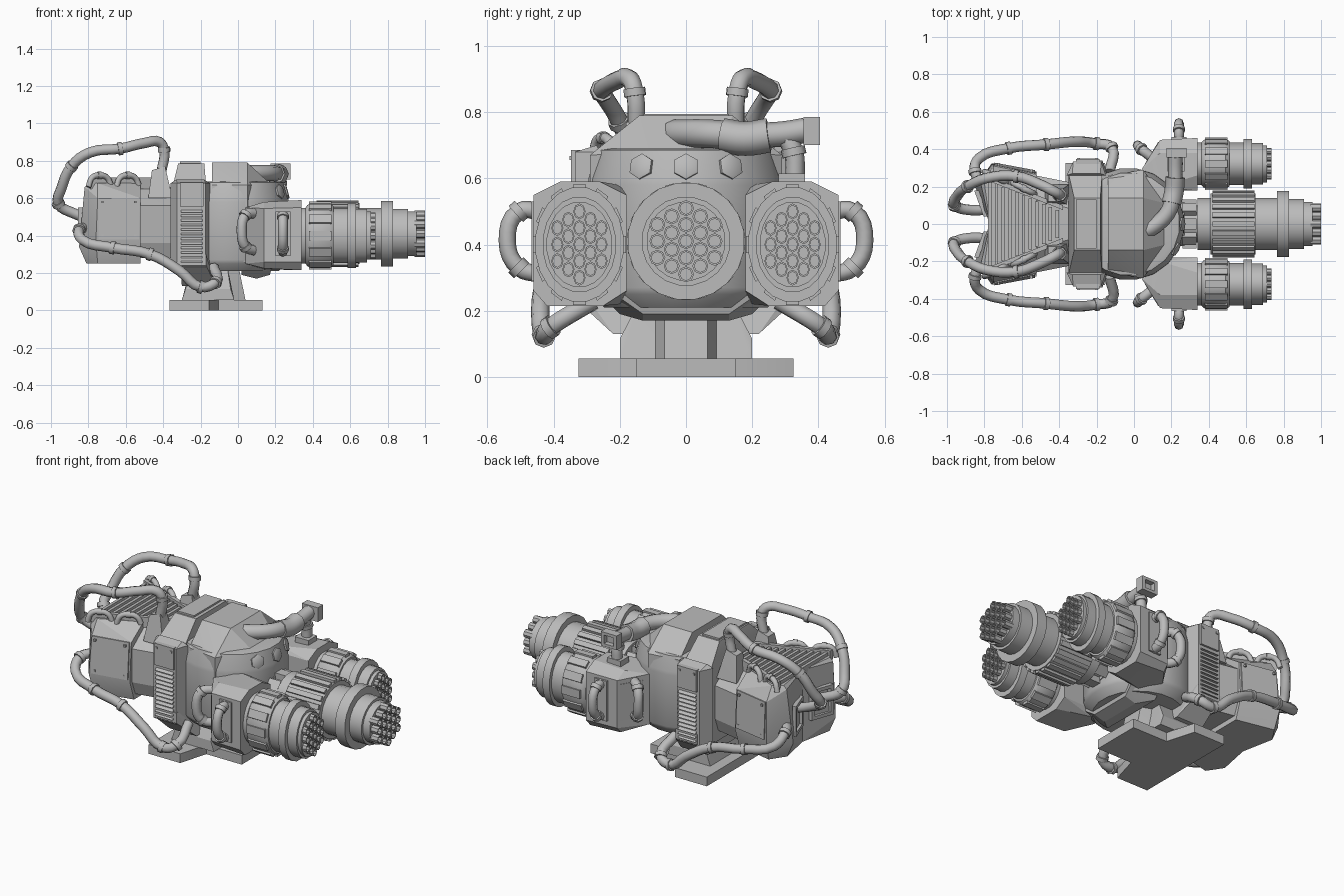
import bpy, bmesh, math
from mathutils import Vector, Matrix

if "Cube" in bpy.data.objects:
    bpy.data.objects.remove(bpy.data.objects["Cube"])

steel = bpy.data.materials.new("steel_grey")
steel.diffuse_color = (0.5, 0.5, 0.5, 1)
steel.use_nodes = True
steel.node_tree.nodes["Principled BSDF"].inputs["Base Color"].default_value = steel.diffuse_color


def finish(name, bm, angle=32):
    bmesh.ops.recalc_face_normals(bm, faces=bm.faces)
    me = bpy.data.meshes.new(name)
    bm.to_mesh(me)
    bm.free()
    me.materials.append(steel)
    ob = bpy.data.objects.new(name, me)
    bpy.context.collection.objects.link(ob)
    bpy.ops.object.select_all(action='DESELECT')
    ob.select_set(True)
    bpy.context.view_layer.objects.active = ob
    bpy.ops.object.shade_smooth_by_angle(angle=math.radians(angle))
    return ob


def hull(name, pts, s=1):
    """Convex block around points; s=-1 mirrors it across y."""
    bm = bmesh.new()
    for x, y, z in pts:
        bm.verts.new((x, y * s, z))
    bmesh.ops.convex_hull(bm, input=bm.verts)
    bmesh.ops.dissolve_limit(bm, angle_limit=0.02, verts=bm.verts, edges=bm.edges)
    return finish(name, bm, 20)


def both(name, pts):
    """Convex block symmetric across y."""
    return hull(name, [(x, y * s, z) for s in (1, -1) for x, y, z in pts])


def box(name, x0, x1, y0, y1, z0, z1, s=1):
    return hull(name, [(x, y, z) for x in (x0, x1) for y in (y0, y1) for z in (z0, z1)], s)


def lathe(name, profile, n, at, axis='X', sy=1):
    """Profile of (distance along axis, radius)."""
    bm = bmesh.new()
    rings = []
    for d, r in profile:
        ring = []
        for i in range(n):
            a = 2 * math.pi * (i + .5) / n
            u, v = r * math.cos(a), r * math.sin(a)
            p = (d, u * sy, v) if axis == 'X' else (u, v, d)
            ring.append(bm.verts.new(Vector(p) + Vector(at)))
        rings.append(ring)
    for a, b in zip(rings, rings[1:]):
        for i in range(n):
            j = (i + 1) % n
            bm.faces.new((a[i], a[j], b[j], b[i]))
    bm.faces.new(rings[0])
    bm.faces.new(rings[-1])
    return finish(name, bm)


def tube(name, pts, r, s=1, clamps=()):
    """Hose along points, with thicker clamps at the listed point numbers."""
    def curve(nm, ps, rad, steps):
        cu = bpy.data.curves.new(nm, 'CURVE')
        cu.dimensions = '3D'
        cu.bevel_depth, cu.bevel_resolution, cu.resolution_u = rad, 2, steps
        cu.use_fill_caps = True
        sp = cu.splines.new('BEZIER')
        sp.bezier_points.add(len(ps) - 1)
        for b, p in zip(sp.bezier_points, ps):
            b.co = p
            b.handle_left_type = b.handle_right_type = 'AUTO'
        cu.materials.append(steel)
        ob = bpy.data.objects.new(nm, cu)
        bpy.context.collection.objects.link(ob)
        bpy.ops.object.select_all(action='DESELECT')
        ob.select_set(True)
        bpy.context.view_layer.objects.active = ob
        bpy.ops.object.convert(target='MESH')
        bpy.ops.object.shade_smooth_by_angle(angle=math.radians(50))
    ps = [Vector((x, y * s, z)) for x, y, z in pts]
    curve(name, ps, r, 4)
    for k in clamps:
        t = (ps[min(k + 1, len(ps) - 1)] - ps[max(k - 1, 0)]).normalized() * .012
        curve(name + "_clamp", [ps[k] - t, ps[k] + t], r * 1.25, 1)


def ribs(name, n, at, x0, x1, r, w, h, sy):
    """Ring of raised bars around a barrel."""
    bm = bmesh.new()
    for i in range(n):
        m = (Matrix.Translation(at) @ Matrix.Diagonal((1, sy, 1, 1))
             @ Matrix.Rotation(2 * math.pi * i / n, 4, 'X')
             @ Matrix.Translation(((x0 + x1) / 2, 0, r)) @ Matrix.Diagonal((x1 - x0, w, h, 1)))
        bmesh.ops.create_cube(bm, size=1, matrix=m)
    return finish(name, bm)


def muzzle(name, at, x0, x1, sy):
    """Nineteen hollow tubes in a honeycomb."""
    bm = bmesh.new()
    for q in range(-2, 3):
        for k in range(5 - abs(q)):
            y, z = q * .0433 * sy, (k - (4 - abs(q)) / 2) * .05
            loops = []
            for x, r in ((x0, .024), (x1, .024), (x1, .018), (x0 + .005, .018)):
                loops.append([bm.verts.new((at[0] + x, at[1] + y + r * sy * math.cos(i * math.pi / 4),
                                            at[2] + z + r * math.sin(i * math.pi / 4))) for i in range(8)])
            for a, b in zip(loops, loops[1:]):
                for i in range(8):
                    bm.faces.new((a[i], a[(i + 1) % 8], b[(i + 1) % 8], b[i]))
            bm.faces.new(loops[-1])
    return finish(name, bm)


# base plate (T shape) and pedestal
box("base_rear", -.365, -.155, -.325, .325, 0, .055)
both("base_step", [(x, y, z) for z in (0, .055) for x, y in ((-.155, .325), (-.105, .15), (-.155, .1))])
box("base_nose", -.16, .13, -.15, .15, 0, .055)
both("pedestal", [(-.3, .2, .055), (-.02, .2, .055), (-.28, .2, .115), (-.04, .2, .115), (-.25, .13, .25), (-.06, .13, .25)])
both("pedestal_front", [(.04, .065, .055), (-.1, .13, .055), (0, .065, .25), (-.1, .1, .25)])

# front body: tall rear part, rounded collar, chin and lower wings
both("body_tall", [(x, y, z) for x, d in ((-.14, -.03), (.05, .0)) for y, z in
                   ((.2, .21), (.29 + d, .26), (.29 + d, .67), (.14, .79))] + [(.17, .11, .68), (.17, .11, .6)])
lathe("collar", [(.21, .25), (.25, .29), (.27, .3), (.58, .3), (.6, .298), (.685, .275), (.69, .25)], 20, (-.03, 0, 0), 'Z')
both("chin", [(.02, .27, .26), (.02, .2, .19), (.1, .13, .17), (.17, .13, .19), (.19, .23, .26)])
both("lower_wings", [(-.31, .34, .24), (-.17, .34, .24), (-.3, .22, .13), (-.12, .22, .13), (-.31, .34, .3), (-.17, .34, .3)])
for a in (-28, 0, 28):
    c, s = math.cos(math.radians(a)), math.sin(math.radians(a))
    ob = lathe("port", [(-.03, .04), (.006, .04), (.01, .032)], 6, (0, 0, 0))
    ob.matrix_world = (Matrix.Translation((-.03 + .287 * c, .287 * s, .635)) @ Matrix.Rotation(math.radians(a), 4, 'Z')
                       @ Matrix.Rotation(math.radians(-15), 4, 'Y'))

# middle block with louvred sides
both("middle_block", [(-.35, .27, .22), (-.17, .27, .22), (-.35, .27, .66), (-.17, .27, .66), (-.32, .14, .785), (-.18, .14, .785)])
box("top_plate", -.31, -.2, -.13, .13, .78, .795)
box("slot_core", -.2, -.1, -.2, .2, .22, .68)
for s in (1, -1):
    hull("louvre_box", [(x, y, z) for z in (.23, .68) for x, y in
                        ((-.36, .26), (-.325, .335), (-.175, .335), (-.15, .26))] + [(-.33, .27, .7), (-.18, .27, .7)], s)
    box("louvre_plate", -.31, -.185, .32, .347, .555, .685, s)
    for x in (-.295, -.2):
        box("rivet", x - .006, x + .006, .34, .352, .655, .667, s)
    for i in range(12):
        z = .255 + i * .0245
        hull("louvre", [(x, *p) for x in (-.305, -.19) for p in ((.325, z), (.35, z), (.325, z + .02))], s)

    # rear box half: flat side, bevelled back corner, hollow rear
    hull("rear_box", [(-.77, 0, .25), (-.77, 0, .68), (-.52, 0, .25), (-.52, 0, .68),
                      (-.81, .2, .25), (-.75, .29, .25), (-.52, .24, .25),
                      (-.85, .2, .34), (-.76, .325, .37), (-.52, .28, .37),
                      (-.82, .22, .66), (-.75, .31, .6), (-.52, .265, .6),
                      (-.8, .22, .68), (-.75, .26, .68), (-.52, .15, .68)], s)
    hull("side_panel", [(x, y + d, z) for d in (-.02, .006) for x, y, z in
                        ((-.745, .322, .38), (-.53, .282, .38), (-.745, .31, .6), (-.53, .267, .6))], s)
    for x, y in ((-.725, .317), (-.55, .284)):
        for z in (.4, .58):
            box("rivet", x - .006, x + .006, y - .02, y + .008, z - .006, z + .006, s)
    hull("grille_rail", [(x, y + d, z) for z in (.65, .71) for d in (0, .025) for x, y in ((-.79, .235), (-.38, .075))], s)
    # slanted vent frames on the rear
    for y0, y1, z0, z1 in ((.04, .18, .37, .39), (.04, .18, .53, .55), (.04, .06, .37, .55), (.16, .18, .37, .55)):
        hull("vent_frame", [(-.765 - .36 * y - d, y, z) for d in (0, .025) for y in (y0, y1) for z in (z0, z1)], s)
    for x, y in ((-.74, .25), (-.59, .19)):
        tube("cable_loop", [(x - .06, y + .03, .66), (x - .04, y + .02, .71), (x, y, .722),
                            (x + .04, y - .02, .71), (x + .06, y - .03, .67)], .016, s, (2,))
    # hose mounts and hoses
    hull("hose_mount", [(-.48, .1, .6), (-.35, .1, .6), (-.48, .21, .6), (-.35, .21, .6),
                        (-.46, .12, .75), (-.39, .12, .77), (-.46, .18, .75), (-.39, .18, .77)], s)
    tube("upper_hose", [(-.41, .15, .74), (-.395, .155, .86), (-.42, .17, .9), (-.5, .21, .895), (-.63, .255, .865), (-.79, .245, .845),
                        (-.89, .2, .77), (-.945, .15, .65), (-.96, .1, .57), (-.88, .075, .52), (-.76, .08, .48)], .028, s, (1, 4, 6, 8))
    tube("lower_hose", [(-.8, .19, .44), (-.85, .28, .43), (-.83, .35, .375), (-.67, .405, .335), (-.47, .425, .3),
                        (-.31, .44, .21), (-.2, .43, .125), (-.12, .41, .15), (-.13, .28, .23)], .028, s, (1, 3, 4, 6, 7))

    # side barrel housing with two grab tubes
    hull("barrel_housing", [(.34, y, z) for y, z in ((.18, .26), (.25, .215), (.42, .215), (.46, .26), (.46, .55), (.38, .59), (.26, .59), (.18, .55))]
         + [(.14, y, z) for y, z in ((.2, .22), (.42, .225), (.45, .26), (.45, .545), (.38, .58), (.2, .58))]
         + [(.04, y, z) for y in (.18, .29) for z in (.25, .55)], s)
    hull("housing_plate", [(x, y + d, z) for d in (-.02, .01) for x, y in ((.06, .315), (.13, .43)) for z in (.3, .52)], s)
    tube("front_grab_tube", [(.09, .36, .52), (.04, .4, .51), (.02, .42, .42), (.04, .4, .34), (.09, .36, .32)], .027, s, (1, 3))
    tube("side_grab_tube", [(.24, .44, .5), (.24, .505, .5), (.24, .54, .41), (.24, .505, .33), (.24, .44, .31)], .026, s, (1, 3))
    box("grab_plate", .2, .28, .45, .466, .29, .53, s)

    # side barrels, narrower across y
    at = (0, .322 * s, .4)
    lathe("side_barrel", [(.3, .15), (.36, .15), (.37, .165), (.39, .175), (.49, .175), (.51, .16), (.51, .148), (.585, .148),
                          (.585, .175), (.63, .175), (.63, .145), (.69, .145), (.69, .13), (.71, .13)], 20, at, 'X', .77)
    ribs("side_barrel_rib", 12, at, .38, .5, .173, .05, .018, .77)
    muzzle("side_muzzle", at, .7, .735, .77)

# rear neck and grille slats
both("rear_neck", [(x, y, z) for x, b, t in ((-.53, .26, .13), (-.33, .22, .08))
                   for y, z in ((b - .03, .28), (b, .36), (b, .56), (t, .66))])
for i in range(11):
    x = -.78 + i * .036
    w = .23 - i * .0155
    box("grille_slat", x, x + .018, -w, w, .65, .7)

# centre barrel
mid = (0, 0, .41)
lathe("centre_barrel", [(.1, .12), (.27, .12), (.27, .1), (.34, .1), (.34, .14), (.41, .14), (.41, .165), (.65, .165), (.65, .14),
                        (.765, .14), (.765, .178), (.83, .178), (.83, .135), (.91, .135), (.91, .12), (.955, .12)], 20, mid)
ribs("centre_barrel_rib", 22, mid, .42, .645, .168, .028, .02, 1)
ribs("centre_collar_block", 8, mid, .26, .335, .11, .06, .04, 1)
muzzle("centre_muzzle", mid, .945, 1.0, 1)

# sight pipe on top
tube("sight_pipe", [(.03, -.05, .735), (.11, -.01, .735), (.18, .06, .735), (.21, .14, .73)], .043)
tube("sight_elbow", [(.2, .11, .73), (.215, .18, .72), (.22, .25, .73)], .052)
tube("sight_neck", [(.22, .23, .73), (.22, .3, .735), (.22, .36, .745)], .038)
tube("sight_post", [(.22, .3, .73), (.225, .325, .68), (.225, .33, .6)], .03, 1, (1,))
box("sight_foot", .18, .27, .28, .36, .57, .615)
box("sight_back", .175, .28, .355, .375, .7, .785)
for x0, x1, z0, z1 in ((.175, .28, .7, .717), (.175, .28, .768, .785), (.175, .195, .7, .785), (.26, .28, .7, .785)):
    box("sight_frame", x0, x1, .37, .405, z0, z1)
